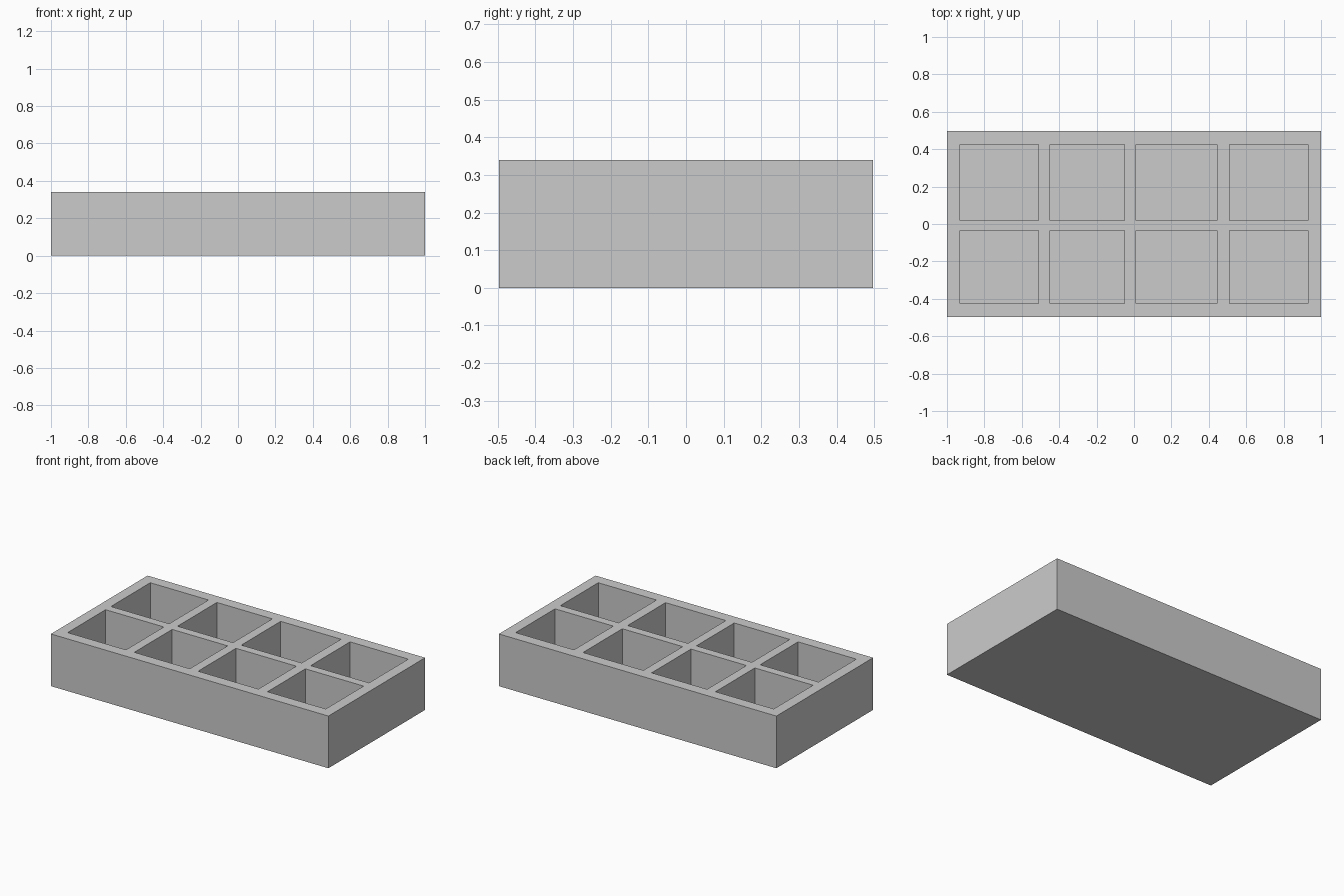
import bpy

if "Cube" in bpy.data.objects:
    bpy.data.objects.remove(bpy.data.objects["Cube"])

HEIGHT, DEPTH, FLOOR = 0.34, 0.995, 0.06
COLUMNS = [(-0.93, -0.51), (-0.45, -0.05), (0.01, 0.445), (0.51, 0.93)]
ROWS = [(-0.425, -0.035), (0.02, 0.425)]


def box(name, x, y, z):
    """Box spanning the given (low, high) ranges."""
    spans = (x, y, z)
    bpy.ops.mesh.primitive_cube_add(size=1, location=[(a + b) / 2 for a, b in spans])
    obj = bpy.context.object
    obj.name = name
    obj.scale = [b - a for a, b in spans]
    bpy.ops.object.transform_apply(location=True, rotation=False, scale=True)
    return obj


# Solid tray block
tray = box("compartment_tray", (-1, 1), (-DEPTH / 2, DEPTH / 2), (0, HEIGHT))

# Eight open compartments, cut from above down to the floor
cutters = [box("compartment_cutter", x, y, (FLOOR, HEIGHT + 0.1))
           for x in COLUMNS for y in ROWS]
bpy.ops.object.select_all(action='DESELECT')
for cutter in cutters:
    cutter.select_set(True)
bpy.context.view_layer.objects.active = cutters[0]
bpy.ops.object.join()
cutter = bpy.context.object
cutter.hide_render = True

cut = tray.modifiers.new("compartments", 'BOOLEAN')
cut.operation = 'DIFFERENCE'
cut.solver = 'EXACT'
cut.object = cutter
bpy.context.view_layer.objects.active = tray
bpy.ops.object.modifier_apply(modifier=cut.name)
bpy.data.objects.remove(cutter, do_unlink=True)
